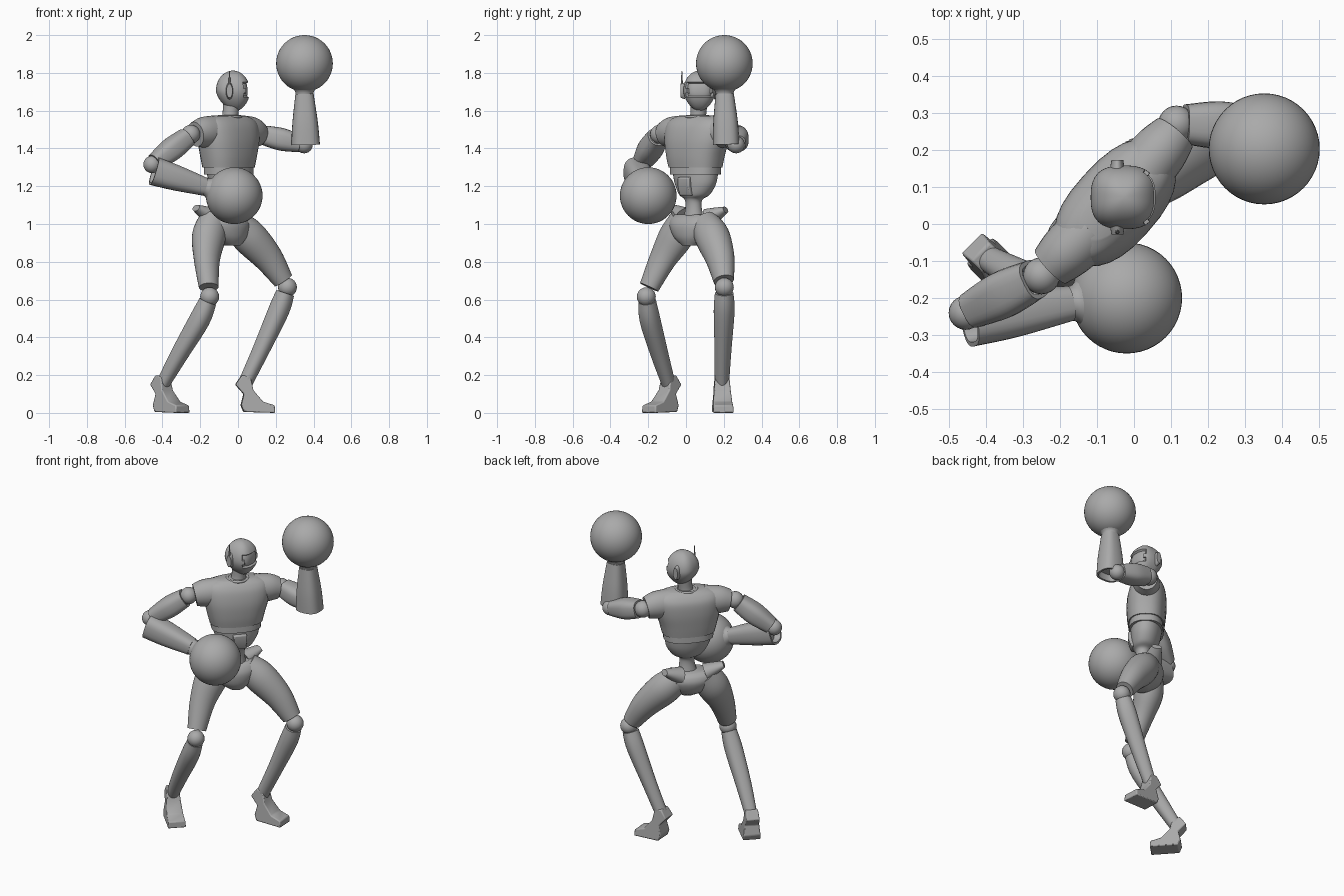
import bpy, bmesh, math
from mathutils import Vector

if "Cube" in bpy.data.objects:
    bpy.data.objects.remove(bpy.data.objects["Cube"])

GREY = (0.4, 0.4, 0.4, 1)
mat = bpy.data.materials.new("plain grey")
mat.use_nodes = True
mat.diffuse_color = GREY
mat.node_tree.nodes["Principled BSDF"].inputs["Base Color"].default_value = GREY

UP = Vector((0, 0, 1))
LEFT = Vector((0.67, 0.74, 0)).normalized()     # torso's own left
FRONT = Vector((0.74, -0.67, 0)).normalized()   # way the chest faces


def finish(name, bm, angle=35, bevel=0):
    bmesh.ops.recalc_face_normals(bm, faces=bm.faces)
    mesh = bpy.data.meshes.new(name)
    bm.to_mesh(mesh)
    bm.free()
    mesh.materials.append(mat)
    obj = bpy.data.objects.new(name, mesh)
    bpy.context.collection.objects.link(obj)
    if bevel:
        mod = obj.modifiers.new("bevel", "BEVEL")
        mod.width, mod.segments = bevel, 2
    bpy.ops.object.select_all(action="DESELECT")
    obj.select_set(True)
    bpy.context.view_layer.objects.active = obj
    bpy.ops.object.shade_smooth_by_angle(angle=math.radians(angle))
    return obj


def spline(p, steps):
    """Catmull-Rom through rows of numbers."""
    rows = [Vector(r) for r in p]
    out = []
    for i in range(len(rows) - 1):
        b, c = rows[i], rows[i + 1]
        a, d = rows[max(i - 1, 0)], rows[min(i + 2, len(rows) - 1)]
        for k in range(steps):
            t = k / steps
            out.append(b + (c - a) * (t / 2) + (a * 2 - b * 5 + c * 4 - d) * (t * t / 2)
                       + (b * 3 - a - c * 3 + d) * (t ** 3 / 2))
    return out + [rows[-1]]


def loft(name, stations, side=LEFT, flat=False, power=2.0, sides=28, steps=5, hollow=False):
    """Tube through stations (x, y, z, radius along side, radius across)."""
    bm = bmesh.new()
    rows = spline(stations, steps)
    rings = []
    for i, r in enumerate(rows):
        centre = Vector(r[:3])
        tangent = UP
        if not flat:
            tangent = (Vector(rows[min(i + 1, len(rows) - 1)][:3])
                       - Vector(rows[max(i - 1, 0)][:3])).normalized()
        u = (side - tangent * side.dot(tangent)).normalized()
        v = tangent.cross(u)
        ring = []
        for k in range(sides):
            a = math.tau * k / sides
            c, s = math.cos(a), math.sin(a)
            ring.append(bm.verts.new(
                centre + u * math.copysign(abs(c) ** (2 / power), c) * r[3]
                + v * math.copysign(abs(s) ** (2 / power), s) * r[4]))
        rings.append(ring)
    for a, b in zip(rings, rings[1:]):
        for k in range(sides):
            n = (k + 1) % sides
            bm.faces.new((a[k], a[n], b[n], b[k]))
    first = bm.faces.new(rings[0])
    bm.faces.new(rings[-1])
    if hollow:
        bmesh.ops.recalc_face_normals(bm, faces=bm.faces)
        bmesh.ops.inset_region(bm, faces=[first], thickness=0.012)
        bmesh.ops.inset_region(bm, faces=[first], thickness=0.004, depth=-0.04)
    return finish(name, bm)


def ball(name, centre, radius, segments=32):
    bm = bmesh.new()
    bmesh.ops.create_uvsphere(bm, u_segments=segments, v_segments=segments // 2, radius=radius)
    bmesh.ops.translate(bm, verts=bm.verts, vec=centre)
    return finish(name, bm)


def slab(name, profile, origin, along, half, bevel=0.006, taper=0):
    """Profile (along, up) extruded sideways, narrower with height by taper."""
    bm = bmesh.new()
    along = Vector(along).normalized()
    across = UP.cross(along)
    sheets = [[bm.verts.new(Vector(origin) + along * s + UP * z + across * sign * (half - taper * z))
               for s, z in profile] for sign in (-1, 1)]
    n = len(profile)
    for sheet in sheets:
        bm.faces.new(sheet)
    for k in range(n):
        m = (k + 1) % n
        bm.faces.new((sheets[0][k], sheets[0][m], sheets[1][m], sheets[1][k]))
    return finish(name, bm, bevel=bevel)


# Chest shell with shoulder yoke
loft("chest", [(-.05, .05, 1.30, .155, .105), (-.05, .05, 1.36, .17, .112),
               (-.05, .055, 1.44, .19, .115), (-.052, .06, 1.51, .195, .105),
               (-.052, .06, 1.55, .175, .082), (-.05, .06, 1.572, .12, .055)],
     flat=True, power=2.5)
loft("rib_band", [(-.05, .05, 1.305, .148, .098), (-.05, .05, 1.262, .145, .1)],
     flat=True, power=2.5, steps=2)
# Abdomen and waist
loft("abdomen", [(-.05, .05, 1.27, .14, .092), (-.045, .05, 1.21, .125, .085),
                 (-.04, .045, 1.155, .09, .068), (-.035, .04, 1.13, .05, .045),
                 (-.035, .04, 1.09, .045, .04), (-.04, .04, 1.02, .06, .05)], flat=True)
slab("abdomen_plate", [(-.01, -.05), (.012, -.05), (.03, .0), (.03, .045), (-.01, .055)],
     Vector((-.045, .05, 1.2)) + FRONT * .07, FRONT, .04)
# Shoulder sleeves
for name, end, sign in (("right_sleeve", (-.225, -.115, 1.475), -1), ("left_sleeve", (.11, .245, 1.475), 1)):
    root = Vector((-.05, .06, 1.49)) + LEFT * sign * .1
    mid = root.lerp(Vector(end), .6) + UP * .004
    loft(name, [(*root, .085, .08), (*mid, .082, .075), (*end, .066, .062)], side=UP)
# Neck and collar
loft("neck", [(-.045, .06, 1.53, .05, .05), (-.04, .065, 1.58, .042, .042), (-.035, .07, 1.65, .046, .046)])
bpy.ops.mesh.primitive_torus_add(location=(-.045, .06, 1.568), major_radius=.06, minor_radius=.008)
collar = bpy.context.object
collar.name = "collar"
collar.data.materials.append(mat)
bpy.ops.object.shade_smooth()

# Head turned to the side, with recessed visor
bm = bmesh.new()
bmesh.ops.create_uvsphere(bm, u_segments=40, v_segments=28, radius=1)
for v in bm.verts:
    x, y, z = v.co
    length = (abs(x) ** 2.7 + abs(y) ** 2.7) ** (1 / 2.7)
    grow = math.hypot(x, y) / length if length > 1e-5 else 1
    jaw = 1 - .22 * max(0, -z) ** 1.5
    v.co = Vector((-.027 + .09 * x * grow * jaw + .012 * max(0, -z),
                   .072 + .086 * y * grow * jaw, 1.705 + .107 * z))
visor = [f for f in bm.faces if f.calc_center_median().x > .02
         and 1.675 < f.calc_center_median().z < 1.755 and abs(f.calc_center_median().y - .072) < .07]
bmesh.ops.recalc_face_normals(bm, faces=bm.faces)
bmesh.ops.inset_region(bm, faces=visor, thickness=.004, depth=-.012)
finish("head", bm)

# Ear covers and antenna
for name, y in (("right_ear", -.017), ("left_ear", .161)):
    bm = bmesh.new()
    bmesh.ops.create_cone(bm, cap_ends=True, segments=24, radius1=1, radius2=.8, depth=1)
    flip = -1 if y > .07 else 1
    for v in bm.verts:
        x, h, d = v.co
        v.co = Vector((-.045 + x * .02, y - flip * d * .024, 1.705 + h * .045))
    finish(name, bm)
loft("antenna", [(-.045, -.022, 1.74, .006, .006), (-.045, -.022, 1.81, .002, .002)], sides=8, steps=1)

# Bent right arm and raised left arm, each ending in a round fist
arms = {
    "right": dict(shoulder=(-.25, -.14, 1.475), elbow=(-.455, -.24, 1.315),
                  start=(-.445, -.262, 1.28), wrist=(-.175, -.215, 1.197), fist=(-.02, -.2, 1.15)),
    "left": dict(shoulder=(.115, .27, 1.475), elbow=(.35, .265, 1.42),
                 start=(.358, .213, 1.42), wrist=(.352, .205, 1.69), fist=(.352, .203, 1.85)),
}
for s, a in arms.items():
    p = {k: Vector(v) for k, v in a.items()}
    ball(s + "_shoulder_joint", p["shoulder"], .05, 24)
    ball(s + "_elbow_joint", p["elbow"], .046, 24)
    up = [p["shoulder"].lerp(p["elbow"], t) for t in (.1, .5, .92)]
    loft(s + "_upper_arm", [(*up[0], .052, .054), (*up[1], .06, .064), (*up[2], .045, .05)],
         side=UP, power=2.8, hollow=True)
    mid = p["start"].lerp(p["wrist"], .45)
    loft(s + "_forearm", [(*p["start"], .076, .07), (*mid, .067, .065), (*p["wrist"], .048, .048)],
         side=UP if s == "right" else Vector((1, 0, 0)), power=2.7, hollow=True)
    aim = (p["fist"] - p["wrist"]).normalized()
    neck = [p["fist"] - aim * d for d in (.175, .148, .125, .108)]
    loft(s + "_wrist", [(*q, r, r) for q, r in zip(neck, (.045, .05, .072, .102))],
         side=Vector((0, 1, 0)))
    ball(s + "_fist", p["fist"], .15, 48)

# Pelvis with hip crests
loft("pelvis", [(-.03, .025, .885, .045, .04), (-.05, .035, .93, .11, .085),
                (-.06, .04, .99, .15, .1), (-.065, .042, 1.03, .15, .085),
                (-.065, .042, 1.05, .125, .06)], flat=True)
for name, tip in (("right_hip_crest", (-.222, -.065, 1.085)), ("left_hip_crest", (.005, .21, 1.075))):
    root = Vector((-.07, .045, 1.0)).lerp(Vector(tip), .45)
    loft(name, [(*root, .05, .06), (*root.lerp(Vector(tip), .6), .032, .042), (*tip, .018, .03)], side=UP)

# Legs: thigh, knee, shin
legs = {
    "right": dict(thigh=[(-.125, -.005, 1.02, .075, .085), (-.155, -.055, .93, .085, .095),
                         (-.165, -.125, .81, .065, .075), (-.155, -.195, .665, .05, .055)],
                  knee=(-.15, -.21, .615),
                  shin=[(-.16, -.205, .59, .045, .045), (-.205, -.19, .49, .052, .054),
                        (-.31, -.14, .31, .045, .045), (-.405, -.088, .14, .034, .034)]),
    "left": dict(thigh=[(-.015, .1, 1.0, .075, .08), (.06, .14, .93, .09, .095),
                        (.16, .18, .82, .075, .08), (.24, .2, .70, .052, .056)],
                 knee=(.262, .203, .665),
                 shin=[(.25, .202, .635, .047, .047), (.215, .202, .54, .052, .054),
                       (.125, .196, .34, .042, .045), (.035, .19, .15, .036, .036)]),
}
for s, leg in legs.items():
    loft(s + "_thigh", leg["thigh"], side=FRONT)
    ball(s + "_knee_joint", leg["knee"], .05, 24)
    loft(s + "_shin", leg["shin"], side=LEFT, power=2.3)

# Feet with raised heel spur and wedge toe
foot = [(-.035, .15), (.01, .1), (-.005, .04), (.01, .005), (.175, 0), (.172, .04),
        (.11, .06), (.06, .12), (.045, .19), (.0, .2)]
slab("left_foot", foot, (.02, .19, 0), (1, 0.05, 0), .055, taper=.09)
slab("right_foot", foot, (-.415, -.075, 0), (.71, -.71, 0), .053, taper=.09)
